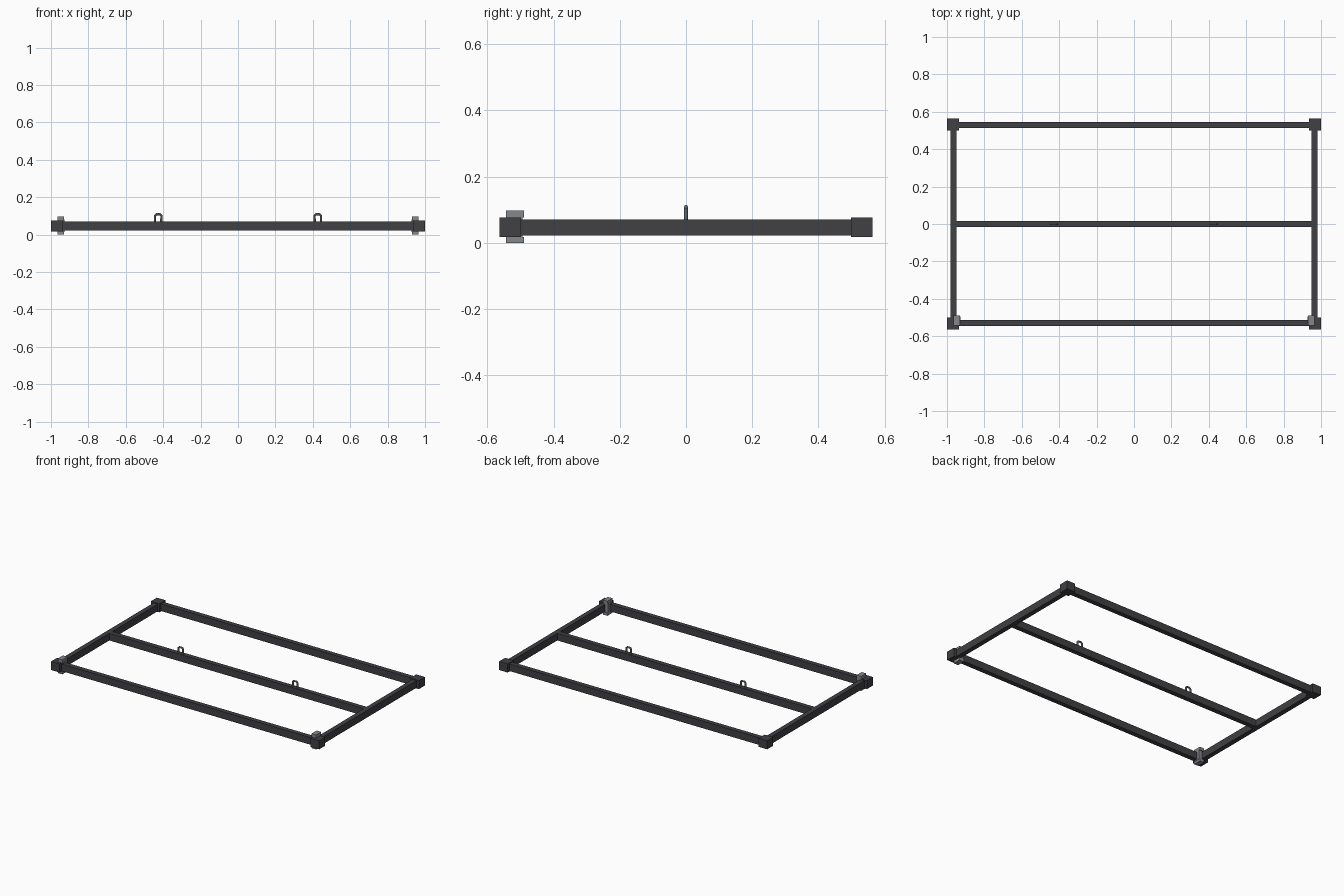
import bpy
import bmesh
from mathutils import Matrix, Vector

if "Cube" in bpy.data.objects:
    bpy.data.objects.remove(bpy.data.objects["Cube"])


def material(name, rgb):
    mat = bpy.data.materials.new(name)
    mat.use_nodes = True
    color = (*rgb, 1.0)
    mat.diffuse_color = color
    mat.node_tree.nodes["Principled BSDF"].inputs["Base Color"].default_value = color
    return mat


charcoal = material("charcoal_plastic", (0.052, 0.05, 0.057))
steel = material("steel_grey", (0.23, 0.25, 0.265))


def box(name, low, high, mat):
    """Axis-aligned block between two opposite corners."""
    low, high = Vector(low), Vector(high)
    bm = bmesh.new()
    bmesh.ops.create_cube(bm, size=1)
    bm.transform(Matrix.Translation((low + high) / 2) @ Matrix.Diagonal((*(high - low), 1)))
    mesh = bpy.data.meshes.new(name)
    bm.to_mesh(mesh)
    bm.free()
    mesh.materials.append(mat)
    obj = bpy.data.objects.new(name, mesh)
    bpy.context.collection.objects.link(obj)
    return obj


def mirrored_box(name, sx, sy, low, high, mat):
    """Block given in the +x +y quarter, moved to another quarter."""
    xs = sorted((sx * low[0], sx * high[0]))
    ys = sorted((sy * low[1], sy * high[1]))
    return box(name, (xs[0], ys[0], low[2]), (xs[1], ys[1], high[2]), mat)


def hook(name, x):
    """Round bar bent into an upright loop."""
    curve = bpy.data.curves.new(name, "CURVE")
    curve.dimensions = "3D"
    curve.bevel_depth = 0.006
    curve.bevel_resolution = 2
    curve.use_fill_caps = True
    half, top, chamfer = 0.017, 0.109, 0.007
    side = [(half, 0.06), (half, top - chamfer), (half - chamfer, top)]
    path = [(-px, pz) for px, pz in side] + side[::-1]
    spline = curve.splines.new("POLY")
    spline.points.add(len(path) - 1)
    for point, (px, pz) in zip(spline.points, path):
        point.co = (x + px, 0, pz, 1)
    curve.materials.append(steel)
    obj = bpy.data.objects.new(name, curve)
    bpy.context.collection.objects.link(obj)
    bpy.ops.object.select_all(action="DESELECT")
    obj.select_set(True)
    bpy.context.view_layer.objects.active = obj
    bpy.ops.object.convert(target="MESH")
    bpy.ops.object.shade_smooth_by_angle()


BOTTOM, TOP = 0.022, 0.07
HALF = 0.016
RAIL_X, RAIL_Y = 0.965, 0.53

# Long rails and the centre bar
for name, y in (("front_rail", -RAIL_Y), ("back_rail", RAIL_Y), ("centre_bar", 0)):
    reach = RAIL_X - HALF
    box(name, (-reach, y - HALF, BOTTOM), (reach, y + HALF, TOP), charcoal)

for side, sx in (("left", 1), ("right", -1)):
    # Side rails
    mirrored_box(side + "_rail", sx, 1, (RAIL_X - HALF, -0.52, BOTTOM),
                 (RAIL_X + HALF, 0.52, TOP), charcoal)

    # Corner blocks
    for end, sy in (("front", -1), ("back", 1)):
        mirrored_box(f"{end}_{side}_corner", sx, sy, (0.936, 0.499, 0.018),
                     (1.0, 0.563, 0.076), charcoal)

    # Clips gripping the inside of the front corners
    clip = f"{side}_clip"
    mirrored_box(clip + "_web", sx, -1, (0.928, 0.494, 0.015), (0.962, 0.535, 0.08), steel)
    mirrored_box(clip + "_top", sx, -1, (0.93, 0.49, 0.076), (0.964, 0.544, 0.098), steel)
    mirrored_box(clip + "_base", sx, -1, (0.93, 0.49, 0.0), (0.964, 0.544, 0.018), steel)

    # Hooks on the centre bar
    hook(side + "_hook", sx * 0.427)
